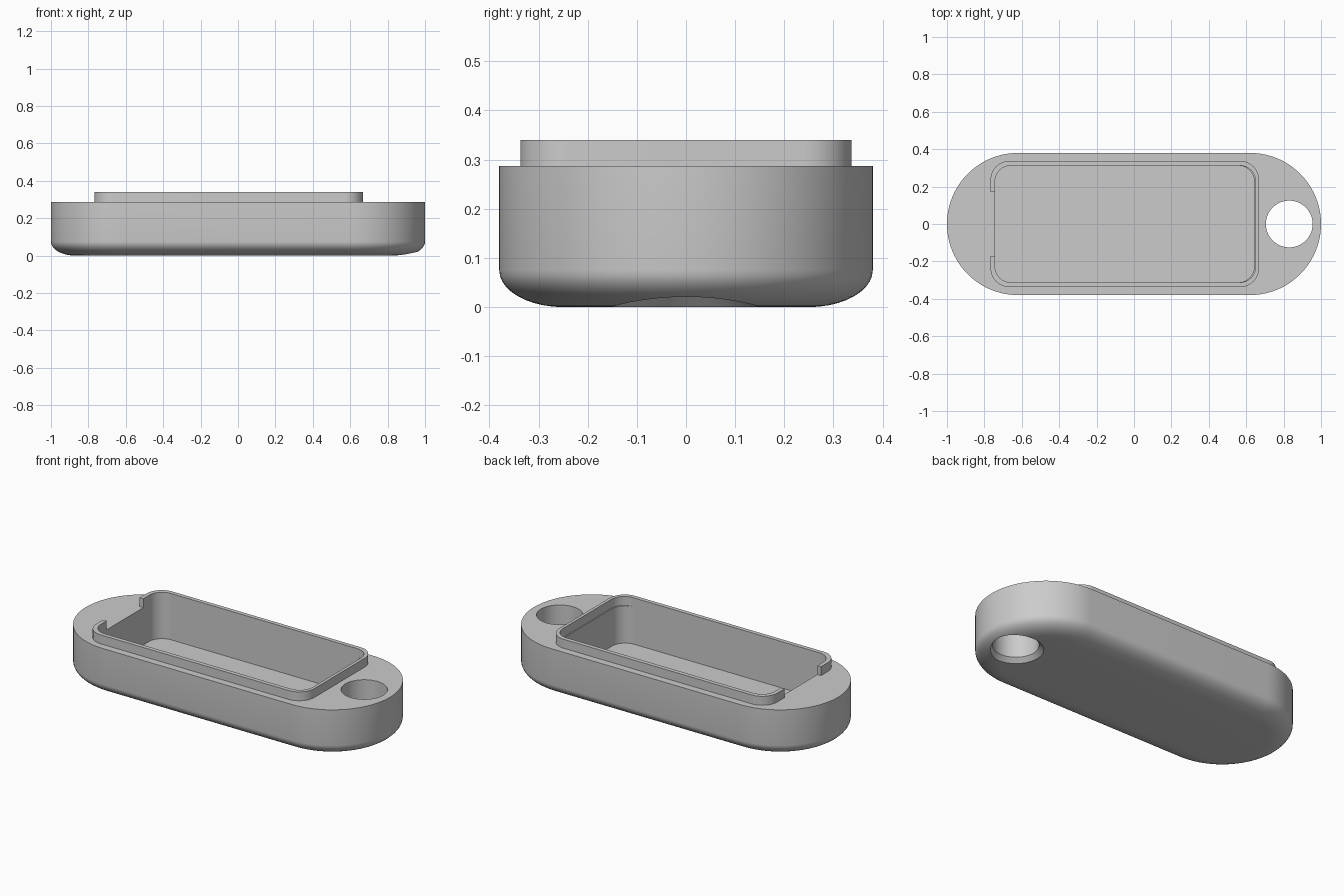
import bpy, bmesh, math

if "Cube" in bpy.data.objects:
    bpy.data.objects.remove(bpy.data.objects["Cube"], do_unlink=True)

grey = bpy.data.materials.new("plain_grey")
grey.use_nodes = True
colour = (0.6, 0.6, 0.6, 1)
grey.diffuse_color = colour
grey.node_tree.nodes["Principled BSDF"].inputs["Base Color"].default_value = colour

TOP, RIM, FLOOR = 0.287, 0.34, 0.065
HOLE_X, HOLE_R = 0.83, 0.125


def outline(x0, x1, half, r, seg=24):
    """Rounded rectangle, counter-clockwise; becomes a stadium or circle when r = half."""
    corners = ((x1 - r, half - r), (x0 + r, half - r),
               (x0 + r, r - half), (x1 - r, r - half))
    pts = []
    for q, (cx, cy) in enumerate(corners):
        for i in range(seg + 1):
            a = math.pi / 2 * (q + i / seg)
            pts.append((cx + r * math.cos(a), cy + r * math.sin(a)))
    return pts


def loft(name, rings):
    """Closed solid through a stack of (outline, z) rings."""
    bm = bmesh.new()
    loops = [[bm.verts.new((x, y, z)) for x, y in pts] for pts, z in rings]
    n = len(loops[0])
    for a, b in zip(loops, loops[1:]):
        for i in range(n):
            j = (i + 1) % n
            bm.faces.new((a[i], a[j], b[j], b[i]))
    bm.faces.new(loops[0][::-1])
    bm.faces.new(loops[-1])
    bmesh.ops.remove_doubles(bm, verts=bm.verts, dist=1e-5)
    bmesh.ops.recalc_face_normals(bm, faces=bm.faces)
    mesh = bpy.data.meshes.new(name)
    bm.to_mesh(mesh)
    bm.free()
    mesh.materials.append(grey)
    obj = bpy.data.objects.new(name, mesh)
    bpy.context.collection.objects.link(obj)
    return obj


def activate(obj):
    bpy.ops.object.select_all(action="DESELECT")
    obj.select_set(True)
    bpy.context.view_layer.objects.active = obj


def cut(obj, cutter):
    cutter.hide_render = True
    mod = obj.modifiers.new("cut", "BOOLEAN")
    mod.operation, mod.solver, mod.object = "DIFFERENCE", "EXACT", cutter
    activate(obj)
    bpy.ops.object.modifier_apply(modifier=mod.name)
    bpy.data.objects.remove(cutter, do_unlink=True)


def circle(r):
    return outline(HOLE_X - r, HOLE_X + r, r, r)


# Body: stadium with an elliptical rounding round the underside
rings = []
for i in range(11):
    t = math.pi / 2 * i / 10
    d = 0.13 * (1 - math.sin(t))
    rings.append((outline(d - 1, 1 - d, 0.38 - d, 0.38 - d), 0.075 * (1 - math.cos(t))))
rings.append((outline(-1, 1, 0.38, 0.38), TOP))
body = loft("body", rings)

# Compartment and through hole, chamfered underneath
pocket = outline(-0.743, 0.643, 0.312, 0.085)
cut(body, loft("pocket_cutter", [(pocket, FLOOR), (pocket, 0.5)]))
cut(body, loft("hole_cutter", [(circle(HOLE_R + 0.035), -0.01),
                               (circle(HOLE_R), 0.025), (circle(HOLE_R), 0.5)]))

# Raised lip, open at the left end of the compartment
outer = outline(-0.767, 0.668, 0.337, 0.1)
inner = outline(-0.743, 0.65, 0.312, 0.085)
gap = outline(-0.9, -0.6, 0.172, 0.001, 1)
lip = loft("lip", [(outer, TOP), (outer, RIM)])
cut(lip, loft("inner_cutter", [(inner, 0.2), (inner, 0.5)]))
cut(lip, loft("gap_cutter", [(gap, 0.2), (gap, 0.5)]))

for obj in (body, lip):
    activate(obj)
    bpy.ops.object.shade_smooth_by_angle(angle=math.radians(30))
